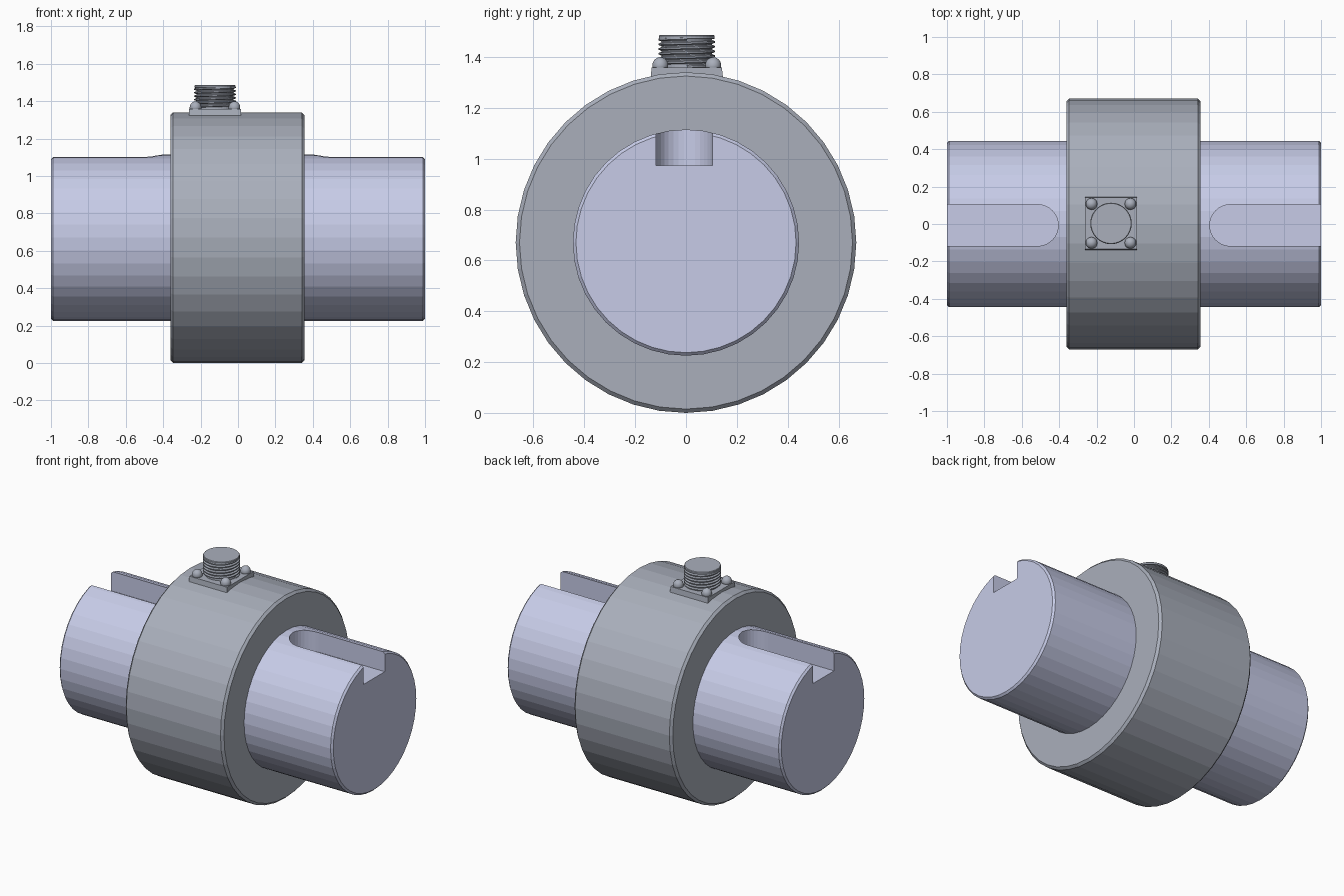
import bpy, bmesh
from math import sin, cos, pi, tau
from mathutils import Matrix, Vector

if "Cube" in bpy.data.objects:
    bpy.data.objects.remove(bpy.data.objects["Cube"])

AXIS_Z = 0.672
PLUG = Vector((-0.123, 0.003, 0))
TO_X = Matrix.Translation((0, 0, AXIS_Z)) @ Matrix.Rotation(pi / 2, 4, 'Y')


def material(name, color):
    m = bpy.data.materials.new(name)
    m.diffuse_color = (*color, 1)
    m.use_nodes = True
    m.node_tree.nodes["Principled BSDF"].inputs["Base Color"].default_value = m.diffuse_color
    return m


STEEL = material("pale_steel", (0.57, 0.60, 0.80))
GREY = material("housing_grey", (0.40, 0.43, 0.50))


def finish(name, bm, mat=None):
    bmesh.ops.recalc_face_normals(bm, faces=bm.faces)
    me = bpy.data.meshes.new(name)
    bm.to_mesh(me)
    bm.free()
    ob = bpy.data.objects.new(name, me)
    bpy.context.collection.objects.link(ob)
    if mat:
        me.materials.append(mat)
    return ob


def lathe(name, profile, matrix, sides, mat):
    """Closed turned solid: profile is (radius, height), capped at both ends."""
    bm = bmesh.new()
    rings = [[bm.verts.new((r * cos(tau * i / sides), r * sin(tau * i / sides), h))
              for i in range(sides)] for r, h in profile]
    for a, b in zip(rings, rings[1:]):
        for i in range(sides):
            j = (i + 1) % sides
            bm.faces.new((a[i], a[j], b[j], b[i]))
    bm.faces.new(rings[0])
    bm.faces.new(rings[-1])
    bm.transform(matrix)
    return finish(name, bm, mat)


# Shaft and collar, both with small end chamfers
shaft = lathe("shaft", [(0.433, -1), (0.445, -0.988), (0.445, 0.988), (0.433, 1)],
              TO_X, 40, STEEL)
lathe("collar", [(0.655, -0.362), (0.670, -0.347), (0.670, 0.341), (0.655, 0.356)],
      TO_X, 40, GREY)

# Round-ended keyways cut into both shaft ends
for side, label in ((1, "right"), (-1, "left")):
    bm = bmesh.new()
    r, cy = 0.111, -0.007
    outline = [(1.1, cy - r)]
    outline += [(0.516 - r * cos(a), cy + r * sin(a))
                for a in (-pi / 2 + pi * i / 16 for i in range(17))]
    outline += [(1.1, cy + r)]
    face = bm.faces.new([bm.verts.new((side * x, y, 0.975)) for x, y in outline])
    ext = bmesh.ops.extrude_face_region(bm, geom=[face])["geom"]
    bmesh.ops.translate(bm, vec=(0, 0, 0.3),
                        verts=[v for v in ext if isinstance(v, bmesh.types.BMVert)])
    cutter = finish(label + "_keyway_cutter", bm)
    cutter.hide_render = True
    cutter.hide_set(True)
    mod = shaft.modifiers.new(label + "_keyway", 'BOOLEAN')
    mod.operation, mod.object, mod.solver = 'DIFFERENCE', cutter, 'EXACT'

# Apply the cuts and drop the cutters
dg = bpy.context.evaluated_depsgraph_get()
cut_mesh = bpy.data.meshes.new_from_object(shaft.evaluated_get(dg))
cutters = [m.object for m in shaft.modifiers]
shaft.modifiers.clear()
shaft.data = cut_mesh
for c in cutters:
    bpy.data.objects.remove(c)

# Connector mounting plate
bm = bmesh.new()
bmesh.ops.create_cube(bm, size=1)
bm.transform(Matrix.Translation(PLUG + Vector((0, 0, 1.335)))
             @ Matrix.Diagonal((0.276, 0.276, 0.05, 1)))
for v in bm.verts:
    if v.co.z < 1.335:
        v.co.y *= 1.04
finish("connector_plate", bm, GREY)

# Connector core
lathe("connector_core", [(0.100, 1.33), (0.100, 1.472), (0.110, 1.474),
                         (0.110, 1.484), (0.107, 1.488)],
      Matrix.Translation(PLUG), 40, GREY)

# Helical thread ridge wound around the core
bm = bmesh.new()
SEG, TURNS, PITCH, Z0 = 32, 6, 0.0185, 1.364
rows = []
for i in range(SEG * TURNS + 1):
    a, z = tau * i / SEG, Z0 + PITCH * i / SEG
    rows.append([bm.verts.new(PLUG + Vector((r * cos(a), r * sin(a), z + dz)))
                 for r, dz in ((0.098, -0.008), (0.111, -0.003),
                               (0.111, 0.003), (0.098, 0.008))])
for a, b in zip(rows, rows[1:]):
    for k in range(4):
        bm.faces.new((a[k], a[(k + 1) % 4], b[(k + 1) % 4], b[k]))
bm.faces.new(rows[0])
bm.faces.new(rows[-1])
finish("connector_thread", bm, GREY)

# Domed screw heads at the plate corners
R = 0.031
dome = [(R, 1.35), (R, 1.37)] + [(R * cos(t), 1.37 + R * sin(t))
                                 for t in (pi / 2 * k / 6 for k in range(1, 6))]
dome.append((0.002, 1.37 + R))
for n, (sx, sy) in enumerate(((-1, -1), (1, -1), (1, 1), (-1, 1)), 1):
    s = lathe(f"plate_screw_{n}", dome,
              Matrix.Translation(PLUG + Vector((sx * 0.104, sy * 0.104, 0))), 20, GREY)
    s.data.shade_smooth()

# Rest on the ground
bpy.context.view_layer.update()
low = min((o.matrix_world @ v.co).z for o in bpy.data.objects for v in o.data.vertices)
for o in bpy.data.objects:
    o.location.z -= low
